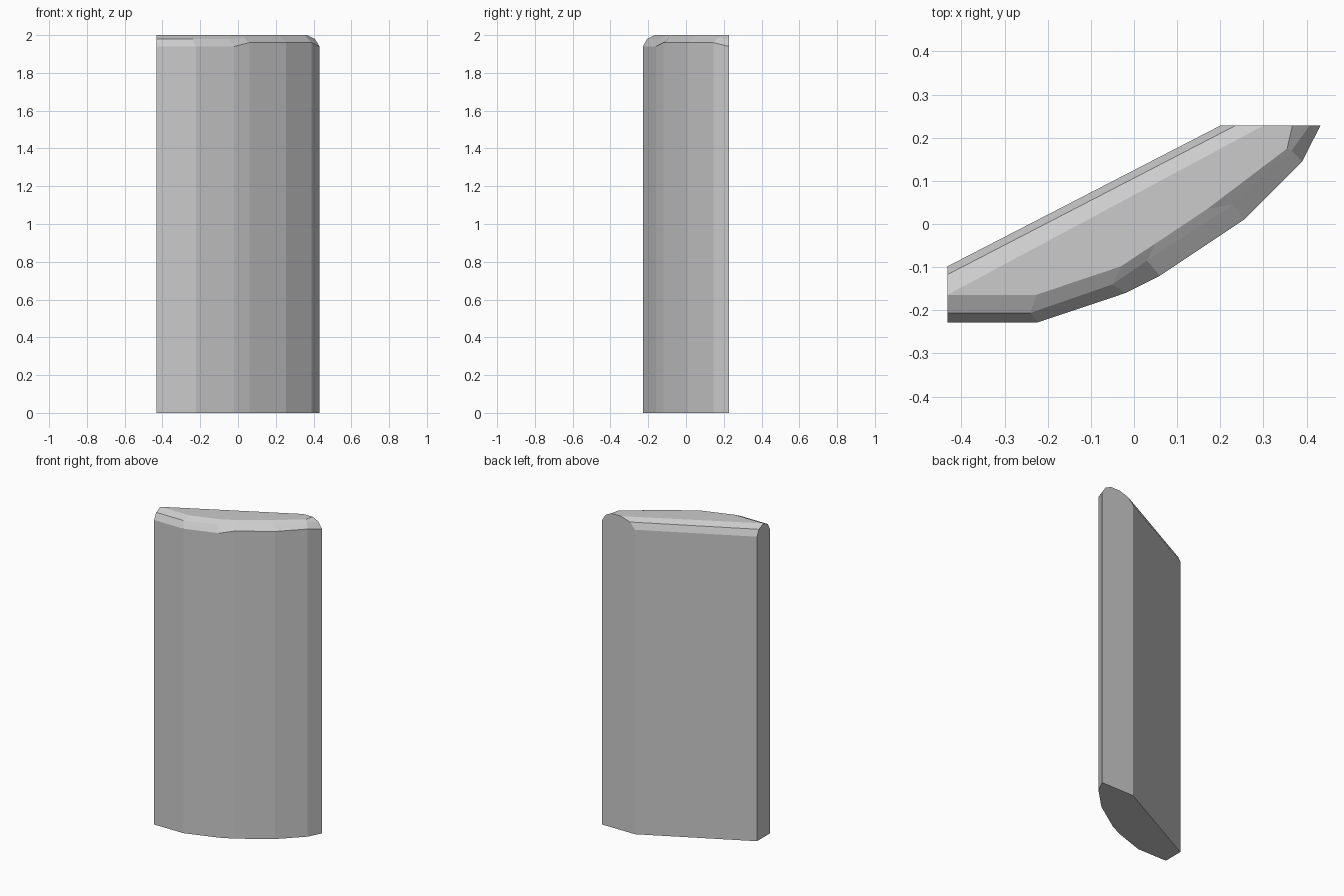
import bpy, bmesh

if "Cube" in bpy.data.objects:
    bpy.data.objects.remove(bpy.data.objects["Cube"])

# Columns round the outline: (low x, y, z), (mid x, y, z), (top x, y); walls drop to z = 0
columns = [
    # rounded front side, left to right
    ((-.432, -.228, 1.94), (-.432, -.206, 1.98), (-.432, -.164)),
    ((-.223, -.228, 1.94), (-.24, -.206, 1.98), (-.226, -.164)),
    ((-.02, -.16, 1.94), (-.05, -.14, 1.98), (-.03, -.098)),
    ((.06, -.12, 1.96), (.03, -.085, 1.987), (.05, -.045)),
    ((.255, .01, 1.96), (.23, .045, 1.987), (.17, .035)),
    ((.39, .145, 1.96), (.365, .17, 1.986), (.355, .175)),
    ((.432, .228, 1.94), (.407, .228, 1.98), (.367, .228)),
    # straight back side
    ((.20, .228, 1.94), (.235, .228, 1.98), (.30, .228)),
    ((-.432, -.098, 1.94), (-.432, -.117, 1.98), (-.432, -.164)),
]

# Slab with a bevelled top edge
bm = bmesh.new()
rings = []
for low, mid, top in columns:
    points = [(low[0], low[1], 0), low, mid, (*top, 2)]
    rings.append([bm.verts.new(p) for p in points])
n = len(rings)
for i in range(n):
    a, b = rings[i], rings[(i + 1) % n]
    for k in range(3):
        bm.faces.new((a[k], b[k], b[k + 1], a[k + 1]))
bm.faces.new([r[3] for r in rings])
bm.faces.new([r[0] for r in reversed(rings)])
bmesh.ops.remove_doubles(bm, verts=bm.verts[:], dist=0.0005)
bmesh.ops.recalc_face_normals(bm, faces=bm.faces[:])

mesh = bpy.data.meshes.new("stone_slab")
bm.to_mesh(mesh)
bm.free()
bpy.context.collection.objects.link(bpy.data.objects.new("stone_slab", mesh))
